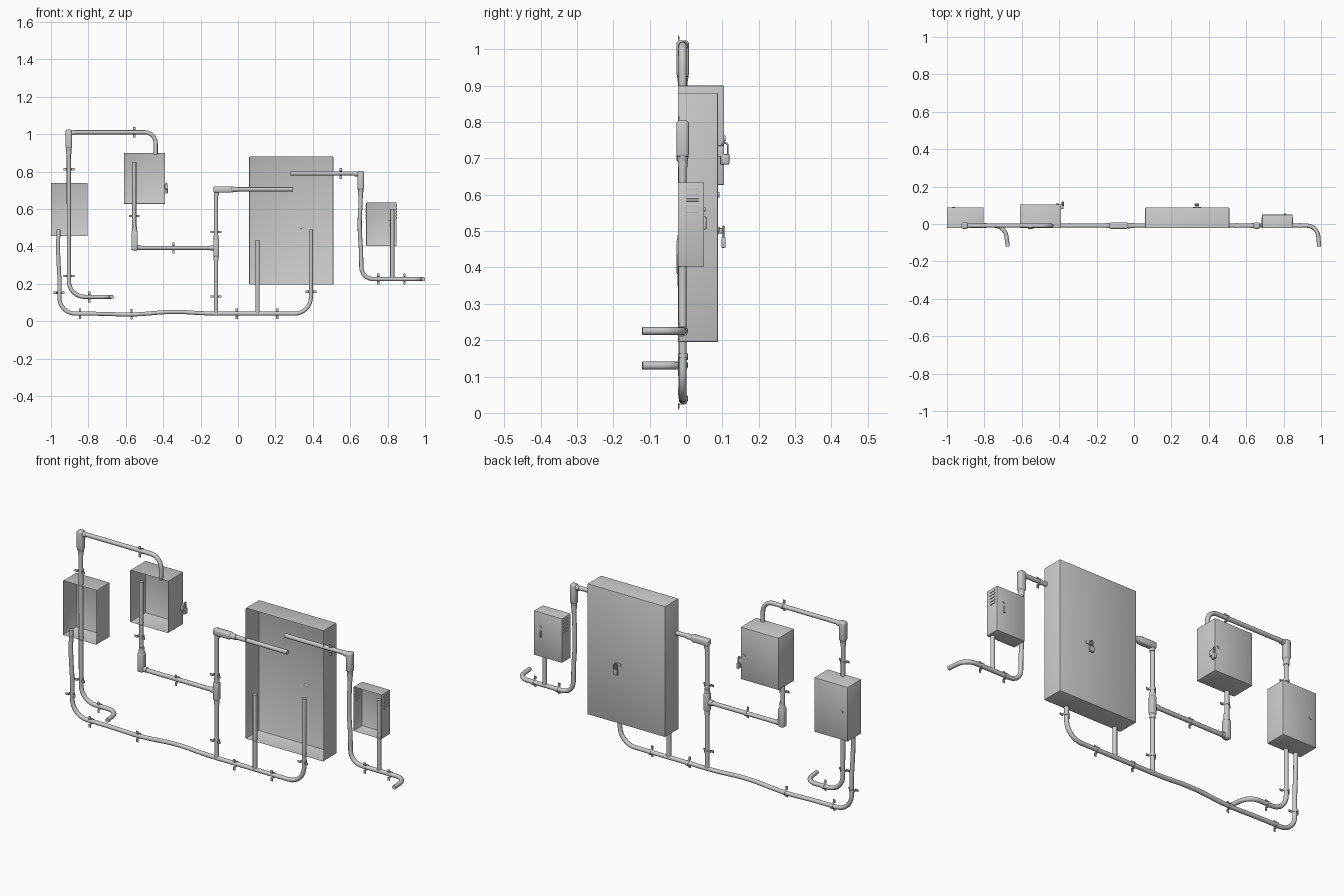
import bpy, bmesh, math
from mathutils import Vector, Matrix

if "Cube" in bpy.data.objects:
    bpy.data.objects.remove(bpy.data.objects["Cube"])

PY, R = -0.009, 0.011   # pipe axis depth and radius
WALL = -0.022


def finish(name, bm, smooth=True):
    me = bpy.data.meshes.new(name)
    bm.to_mesh(me)
    bm.free()
    ob = bpy.data.objects.new(name, me)
    bpy.context.collection.objects.link(ob)
    if smooth:
        bpy.ops.object.select_all(action='DESELECT')
        ob.select_set(True)
        bpy.context.view_layer.objects.active = ob
        bpy.ops.object.shade_smooth_by_angle(angle=math.radians(40))
    return ob


def add_box(bm, lo, hi, bevel=0.0, seg=2):
    lo, hi = Vector(lo), Vector(hi)
    m = Matrix.Translation((lo + hi) / 2) @ Matrix.Diagonal((*(hi - lo), 1))
    vs = bmesh.ops.create_cube(bm, size=1, matrix=m)['verts']
    if bevel:
        es = list({e for v in vs for e in v.link_edges})
        bmesh.ops.bevel(bm, geom=es, offset=bevel, segments=seg, profile=0.5, affect='EDGES')


def add_cyl(bm, a, b, r, r2=None, n=16):
    a, b = Vector(a), Vector(b)
    rot = (b - a).to_track_quat('Z', 'Y').to_matrix().to_4x4()
    bmesh.ops.create_cone(bm, cap_ends=True, segments=n, radius1=r, radius2=r2 or r,
                          depth=(b - a).length, matrix=Matrix.Translation((a + b) / 2) @ rot)


def tube(name, pts, r=R, fillet=0.08):
    """Round pipe along a polyline with rounded corners."""
    pts = [Vector(p) for p in pts]
    path = [pts[0]]
    for p, q, s in zip(pts, pts[1:], pts[2:]):
        d = min(fillet, (p - q).length * .5, (s - q).length * .5)
        a, b = q + (p - q).normalized() * d, q + (s - q).normalized() * d
        for i in range(9):
            t = i / 8
            w = 2 * t * (1 - t) * 0.75       # rational weight keeps the bend near circular
            path.append((a * (1 - t)**2 + q * w + b * t * t) / ((1 - t)**2 + w + t * t))
    path.append(pts[-1])
    cu = bpy.data.curves.new(name, 'CURVE')
    cu.dimensions = '3D'
    cu.bevel_depth, cu.bevel_resolution, cu.use_fill_caps = r, 4, True
    sp = cu.splines.new('POLY')
    sp.points.add(len(path) - 1)
    for sp_p, p in zip(sp.points, path):
        sp_p.co = (*p, 1)
    ob = bpy.data.objects.new(name, cu)
    bpy.context.collection.objects.link(ob)
    bpy.ops.object.select_all(action='DESELECT')
    ob.select_set(True)
    bpy.context.view_layer.objects.active = ob
    bpy.ops.object.convert(target='MESH')
    bpy.ops.object.shade_smooth_by_angle(angle=math.radians(50))


def pipe(name, pts, **kw):
    tube(name, [(p[0], p[2] if len(p) > 2 else PY, p[1]) for p in pts], **kw)


def cabinet(name, x0, x1, z0, z1, y1):
    """Box with an open wall side and softened door edges."""
    bm = bmesh.new()
    add_box(bm, (x0, WALL, z0), (x1, y1, z1))
    bm.faces.ensure_lookup_table()
    back = [f for f in bm.faces if f.calc_center_median().y < WALL + 1e-4]
    bmesh.ops.delete(bm, geom=back, context='FACES')
    es = [e for e in bm.edges if len(e.link_faces) == 2]
    bmesh.ops.bevel(bm, geom=es, offset=0.003, segments=2, profile=0.5, affect='EDGES')
    finish(name, bm)


def elbow_body(name, x, z, d, s):
    """Conduit body: starts at corner (x, z), runs along d, side outlet along s."""
    bm = bmesh.new()
    c, d, s = Vector((x, PY, z)), Vector((d[0], 0, d[1])), Vector((s[0], 0, s[1]))
    p = Vector((abs(d.z), 0, abs(d.x))) * 0.017 + Vector((0, 0.017, 0))
    a, b = c - d * 0.016, c + d * 0.085
    lo = Vector(map(min, a, b)) - p
    hi = Vector(map(max, a, b)) + p
    add_box(bm, lo, hi, 0.009, 3)
    add_cyl(bm, b - d * .003, b + d * 0.012, 0.016, 0.0135)
    add_cyl(bm, b + d * .012, b + d * 0.028, 0.0135)
    add_cyl(bm, c, c + s * 0.032, 0.0135)
    finish(name, bm)


def strap(i, x, z, vertical):
    """Two-hole pipe strap with an arch over the pipe and screw heads."""
    bm = bmesh.new()
    prof = [(-.029, WALL), (-.0125, WALL)]
    prof += [(-.0125 * math.cos(k * math.pi / 10), PY + .0125 * math.sin(k * math.pi / 10)) for k in range(11)]
    prof += [(.0125, WALL), (.029, WALL)]
    rows = []
    for u, y in prof:
        rows.append([bm.verts.new((x + u, y, z + w) if vertical else (x + w, y, z + u)) for w in (-.006, .006)])
    for a, b in zip(rows, rows[1:]):
        bm.faces.new((a[0], a[1], b[1], b[0]))
    bmesh.ops.recalc_face_normals(bm, faces=bm.faces[:])
    bmesh.ops.solidify(bm, geom=bm.faces[:], thickness=0.002)
    for u in (-.021, .021):
        px, pz = (x + u, z) if vertical else (x, z + u)
        add_cyl(bm, (px, WALL, pz), (px, WALL + .004, pz), .004, n=8)
    finish(f"pipe_strap_{i}", bm)


def padlock(name, x, y, z, along_x):
    """Padlock body with shackle; z is the top of the body."""
    bm = bmesh.new()
    h = (.012, .006) if along_x else (.006, .012)
    add_box(bm, (x - h[0], y - h[1], z - .029), (x + h[0], y + h[1], z), .003)
    finish(name + "_body", bm)
    o = Vector((.008, 0, 0)) if along_x else Vector((0, .008, 0))
    c, up = Vector((x, y, z)), Vector((0, 0, .03))
    tube(name + "_shackle", [c - o, c - o + up, c + o + up, c + o], r=.0025, fillet=.008)


# cabinets
cabinet("left_cabinet", -1.0, -.805, .455, .74, .088)
cabinet("upper_cabinet", -.61, -.39, .627, .90, .105)
cabinet("main_cabinet", .06, .51, .195, .88, .088)
cabinet("small_cabinet", .685, .848, .402, .634, .05)

# conduit runs, given as (x, z) or (x, z, y)
pipe("lower_main_pipe", [(-.96, .49), (-.963, .36, -.012), (-.953, .22), (-.957, .04), (-.72, .04),
                         (-.57, .033), (-.34, .053), (-.19, .041), (.39, .04), (.39, .49)], fillet=.09)
pipe("left_pipe", [(-.905, .96), (-.904, .13), (-.69, .13), (-.675, .13, -.12)], fillet=.085)
pipe("top_pipe", [(-.9, 1.01), (-.44, 1.01), (-.44, .89)], fillet=.085)
pipe("upper_cabinet_pipe", [(-.555, .85), (-.555, .40)])
pipe("cross_pipe", [(-.55, .392), (-.117, .392)])
pipe("middle_riser_pipe", [(-.117, .04), (-.117, .70)])
pipe("main_side_pipe", [(-.11, .705), (.295, .705)])
pipe("main_lower_pipe", [(.105, .04), (.105, .435)])
pipe("main_right_pipe", [(.28, .79), (.65, .79)])
pipe("right_pipe", [(.657, .78), (.657, .66), (.648, .5), (.66, .36), (.658, .225), (.98, .225), (.99, .225, -.12)],
     fillet=.1)
pipe("small_cabinet_pipe", [(.825, .225), (.825, .60)])

# conduit bodies
elbow_body("elbow_top_left", -.905, 1.008, (0, -1), (1, 0))
elbow_body("elbow_lower", -.553, .394, (0, 1), (1, 0))
elbow_body("elbow_middle", -.115, .704, (1, 0), (0, -1))
elbow_body("elbow_right", .656, .788, (0, -1), (-1, 0))

# tee on the middle riser
bm = bmesh.new()
add_box(bm, (-.132, PY - .015, .345), (-.102, PY + .015, .44), .008, 3)
for z0, z1 in ((.325, .35), (.435, .46)):
    add_cyl(bm, (-.117, PY, z0), (-.117, PY, z1), .0135)
add_cyl(bm, (-.15, PY, .392), (-.117, PY, .392), .0135)
finish("riser_tee", bm)

# straps
horizontal = [(-.845, .04), (-.57, .037), (-.007, .04), (.21, .04), (-.795, .13), (-.555, 1.01),
              (-.345, .392), (.55, .79), (.75, .225), (.89, .225)]
vertical = [(-.957, .152), (-.904, .242), (-.904, .812), (-.555, .562), (-.117, .477), (-.117, .132), (.39, .157)]
for i, (x, z) in enumerate(horizontal):
    strap(i, x, z, False)
for i, (x, z) in enumerate(vertical, len(horizontal)):
    strap(i, x, z, True)

# round key locks on the doors
bm = bmesh.new()
for x, z, y in ((-.965, .60, .088), (-.41, .755, .105)):
    add_cyl(bm, (x, y - .002, z), (x, y + .004, z), .008)
finish("key_locks", bm)

# hasps and padlocks
bm = bmesh.new()
add_box(bm, (-.392, .08, .705), (-.376, .105, .735), .002)
add_box(bm, (.315, .087, .498), (.357, .092, .512), .002)
add_box(bm, (.333, .087, .494), (.339, .106, .508), .001)
finish("hasps", bm)
padlock("upper_padlock", -.381, .107, .712, False)
padlock("main_padlock", .336, .103, .483, True)

# vents and handle on the small cabinet
bm = bmesh.new()
for k in range(5):
    z = .55 + k * .016
    for x in (.685, .848):
        add_box(bm, (x - .003, .0, z), (x + .003, .035, z + .007), .001)
add_box(bm, (.804, .048, .505), (.812, .056, .54), .002)
add_cyl(bm, (.808, .048, .56), (.808, .053, .56), .006)
finish("small_cabinet_details", bm)
